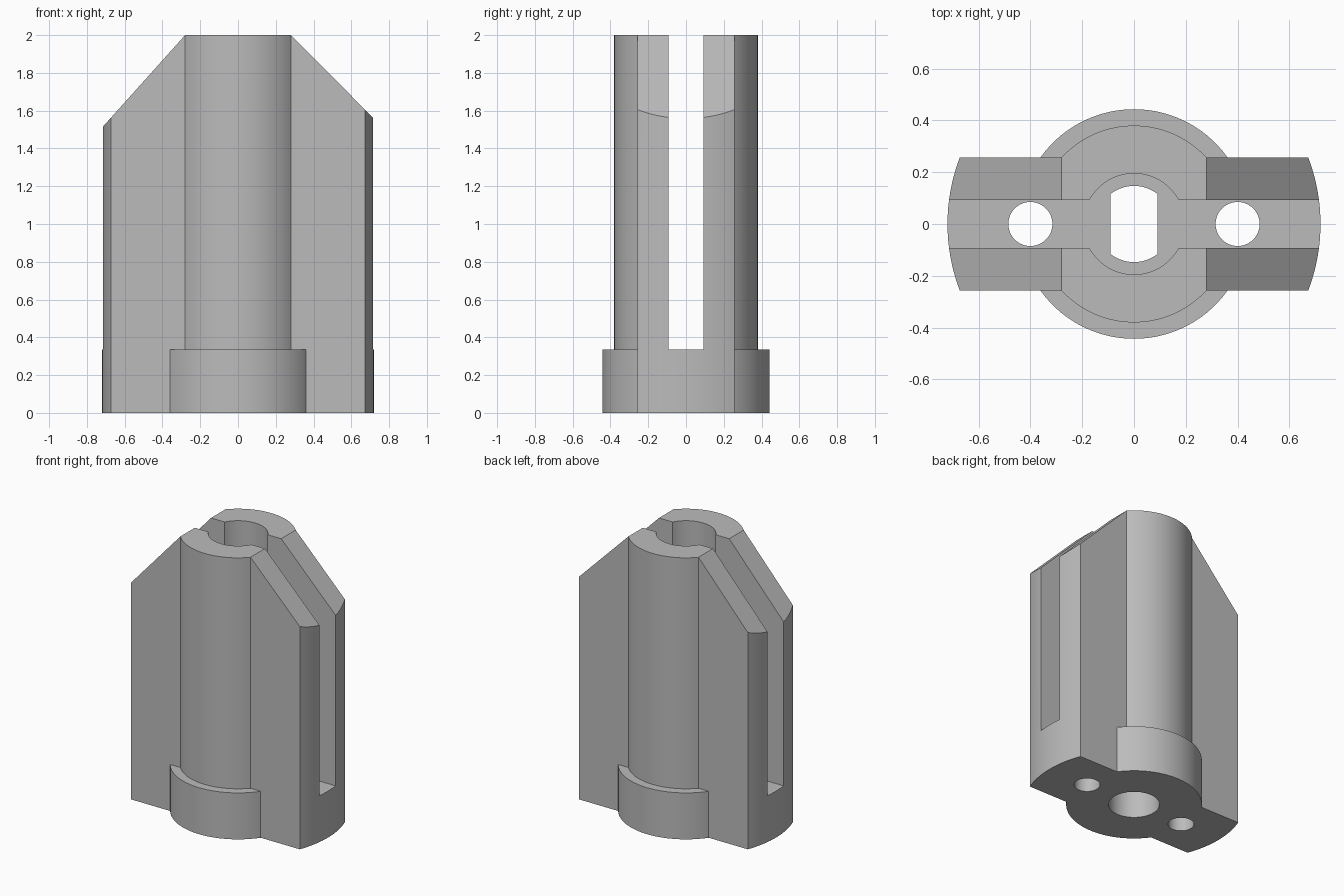
import bpy, bmesh, math

if "Cube" in bpy.data.objects:
    bpy.data.objects.remove(bpy.data.objects["Cube"])

END_R, HALF_W = 0.72, 0.257      # rounded wing ends, half thickness of the wings
COLUMN_R, COLLAR_R = 0.38, 0.443
FLOOR, TOP = 0.335, 2.0          # slot floor, overall height

grey = bpy.data.materials.new("plain grey")
grey.diffuse_color = (0.5, 0.5, 0.5, 1)
grey.use_nodes = True
grey.node_tree.nodes["Principled BSDF"].inputs["Base Color"].default_value = grey.diffuse_color


def arc(r, a0, a1, n):
    return [(r * math.cos(a0 + (a1 - a0) * i / n), r * math.sin(a0 + (a1 - a0) * i / n))
            for i in range(n + 1)]


def prism(name, pts, lo, hi, along_y=False):
    """Extrude a closed profile along z, or an x-z profile along y."""
    bm = bmesh.new()
    place = (lambda p: (p[0], lo, p[1])) if along_y else (lambda p: (p[0], p[1], lo))
    face = bm.faces.new([bm.verts.new(place(p)) for p in pts])
    ext = bmesh.ops.extrude_face_region(bm, geom=[face])
    verts = [v for v in ext["geom"] if isinstance(v, bmesh.types.BMVert)]
    d = hi - lo
    bmesh.ops.translate(bm, verts=verts, vec=(0, d, 0) if along_y else (0, 0, d))
    bmesh.ops.recalc_face_normals(bm, faces=bm.faces)
    me = bpy.data.meshes.new(name)
    bm.to_mesh(me)
    bm.free()
    me.materials.append(grey)
    ob = bpy.data.objects.new(name, me)
    bpy.context.collection.objects.link(ob)
    return ob


def disc(name, r, lo, hi, x=0, n=96):
    pts = [(px + x, py) for px, py in arc(r, 0, 2 * math.pi, n)[:-1]]
    return prism(name, pts, lo, hi)


def combine(target, tool, operation):
    m = target.modifiers.new(operation, 'BOOLEAN')
    m.operation, m.solver, m.object = operation, 'EXACT', tool
    bpy.context.view_layer.objects.active = target
    bpy.ops.object.modifier_apply(modifier=m.name)
    bpy.data.objects.remove(tool)


# Body outline: central column with a rounded wing on each side
a_end = math.asin(HALF_W / END_R)
a_col = math.asin(HALF_W / COLUMN_R)
half = arc(END_R, -a_end, a_end, 16) + arc(COLUMN_R, a_col, math.pi - a_col, 32)
body = prism("coupling_body", half + [(-x, -y) for x, y in half], 0, TOP)

# Collar around the foot
combine(body, disc("collar", COLLAR_R, 0, FLOOR, n=128), 'UNION')

# Sloped shoulders, the left one slightly steeper
for side, drop in ((-1, 0.49), (1, 0.442)):
    slope = drop / (END_R - 0.28)
    wedge = [(side * 0.28, TOP), (side * 0.9, TOP - 0.62 * slope),
             (side * 0.9, TOP + 0.1), (side * 0.28, TOP + 0.1)]
    combine(body, prism("shoulder_cutter", wedge, -0.6, 0.6, True), 'DIFFERENCE')

# Long slot through both wings, joined with the upper bore
slot = prism("slot_cutter", [(-1, -0.0925), (1, -0.0925), (1, 0.0925), (-1, 0.0925)], FLOOR, 2.2)
combine(slot, disc("upper_bore", 0.195, FLOOR, 2.2), 'UNION')
combine(body, slot, 'DIFFERENCE')

# Shaft hole with two flats, and the round recess below it
a_flat = math.acos(0.09 / 0.147)
flats = arc(0.147, a_flat, math.pi - a_flat, 24)
combine(body, prism("shaft_cutter", flats + [(-x, -y) for x, y in flats], 0.1, 0.5), 'DIFFERENCE')
combine(body, disc("recess_cutter", 0.167, -0.1, 0.22), 'DIFFERENCE')

# Screw holes in the wings
for side in (-1, 1):
    combine(body, disc("screw_cutter", 0.085, -0.1, 0.5, side * 0.4, 48), 'DIFFERENCE')

bpy.ops.object.select_all(action='DESELECT')
body.select_set(True)
bpy.context.view_layer.objects.active = body
bpy.ops.object.shade_smooth_by_angle(angle=math.radians(25))
